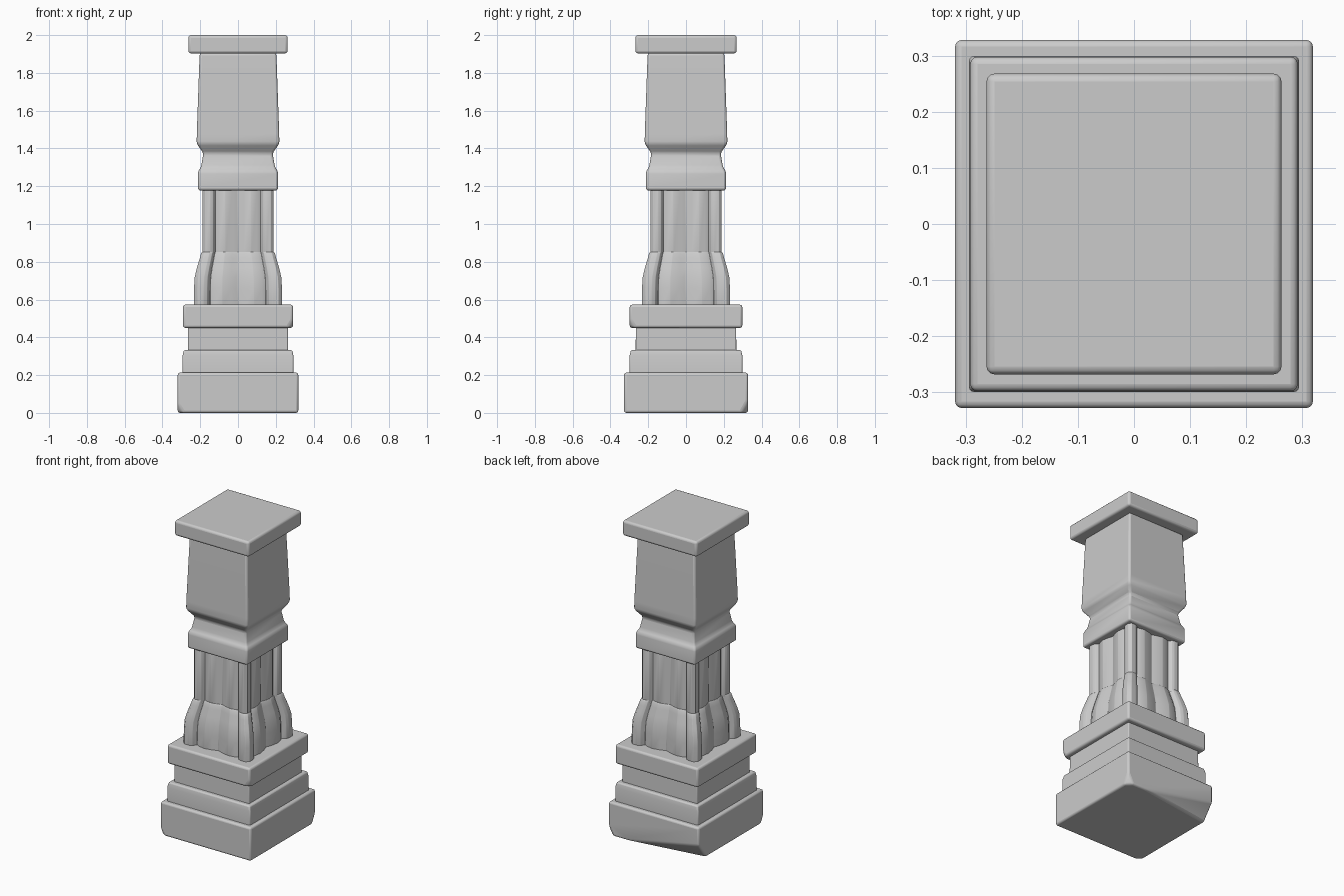
import bpy, bmesh, math
from mathutils import Vector

if "Cube" in bpy.data.objects:
    bpy.data.objects.remove(bpy.data.objects["Cube"])


def loft(name, rings, bevel, chips=()):
    """Skin a stack of closed rings, cap it, chip corners, then soften edges."""
    bm = bmesh.new()
    rows = [[bm.verts.new(p) for p in ring] for ring in rings]
    n = len(rows[0])
    for a, b in zip(rows, rows[1:]):
        for i in range(n):
            j = (i + 1) % n
            bm.faces.new((a[i], a[j], b[j], b[i]))
    bm.faces.new(rows[0][::-1])
    bm.faces.new(rows[-1])
    for point, normal in chips:
        geom = bm.verts[:] + bm.edges[:] + bm.faces[:]
        bmesh.ops.bisect_plane(bm, geom=geom, plane_co=Vector(point),
                               plane_no=Vector(normal), clear_outer=True)
        open_edges = [e for e in bm.edges if e.is_boundary]
        bmesh.ops.holes_fill(bm, edges=open_edges, sides=0)
    bmesh.ops.recalc_face_normals(bm, faces=bm.faces[:])
    mesh = bpy.data.meshes.new(name)
    bm.to_mesh(mesh)
    bm.free()
    obj = bpy.data.objects.new(name, mesh)
    bpy.context.collection.objects.link(obj)
    mod = obj.modifiers.new("worn_edges", "BEVEL")
    mod.width = bevel
    mod.segments = 3
    mod.limit_method = "ANGLE"
    mod.angle_limit = math.radians(20)
    bpy.ops.object.select_all(action="DESELECT")
    obj.select_set(True)
    bpy.context.view_layer.objects.active = obj
    bpy.ops.object.shade_smooth_by_angle(angle=math.radians(40))
    return obj


def square(z, hx, hy=None):
    hy = hy or hx
    return [(-hx, -hy, z), (hx, -hy, z), (hx, hy, z), (-hx, hy, z)]


def clustered(z, r):
    """Corner posts, with two shallow lobes and a centre groove on each side."""
    half = [(0.0, 0.84), (0.16, 0.90), (0.36, 0.94), (0.54, 0.91),
            (0.63, 0.86), (0.70, 0.97), (0.78, 1.0), (0.92, 1.0)]
    side = [(-t, d) for t, d in half[:0:-1]] + half
    ring = []
    for k in range(4):
        c, s = math.cos(k * math.pi / 2), math.sin(k * math.pi / 2)
        for t, d in side:
            x, y = t * r, -d * r
            ring.append((x * c - y * s, x * s + y * c, z))
    return ring


# Stepped base
loft("plinth", [square(0, 0.319, 0.328), square(0.213, 0.319, 0.328)], 0.012,
     chips=[((0.30, 0.31, 0.0), (1, 1, -0.55)),
            ((0.0, 0.30, 0.0), (-0.12, 0.8, -0.6)),
            ((-0.30, -0.318, 0.0), (-1, -1, -0.6))])
loft("lower_step", [square(0.20, 0.294, 0.299), square(0.30, 0.294, 0.299),
                    square(0.332, 0.287, 0.292)], 0.008)
loft("base_recess", [square(0.32, 0.266, 0.267), square(0.46, 0.264, 0.265)], 0.006)
loft("upper_step", [square(0.45, 0.292, 0.298), square(0.573, 0.292, 0.298)], 0.014,
     chips=[((0.278, -0.285, 0.45), (1, -1, -0.6))])

# Clustered foot and shaft
loft("clustered_foot", [clustered(z, r) for z, r in
     [(0.56, 0.234), (0.66, 0.233), (0.72, 0.229), (0.77, 0.217),
      (0.82, 0.202), (0.843, 0.196), (0.853, 0.190)]], 0.002)
loft("clustered_shaft", [clustered(z, 0.189) for z in (0.84, 1.19)], 0.002)

# Banded, tapering upper block
loft("upper_block", [square(z, r) for z, r in
     [(1.178, 0.212), (1.278, 0.212), (1.30, 0.196), (1.375, 0.183),
      (1.425, 0.219), (1.48, 0.218), (1.905, 0.203)]], 0.012)

# Capital slab
loft("cap_slab", [square(1.903, 0.263, 0.268), square(2.0, 0.263, 0.268)], 0.014)
